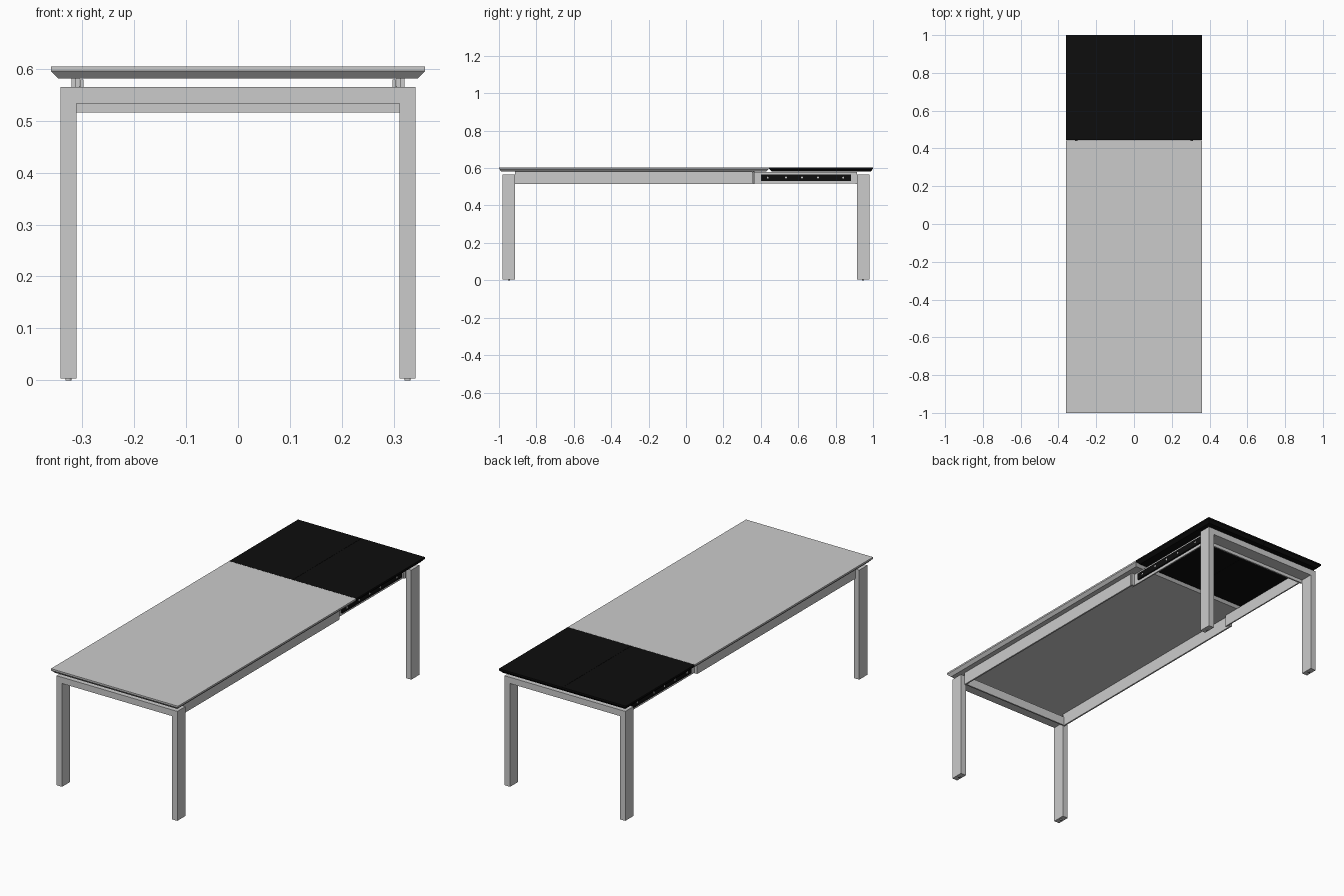
import bpy, bmesh, math
from mathutils import Matrix

if "Cube" in bpy.data.objects:
    bpy.data.objects.remove(bpy.data.objects["Cube"])

black = bpy.data.materials.new("black")
black.diffuse_color = (0.004, 0.004, 0.004, 1)
black.use_nodes = True
black.node_tree.nodes["Principled BSDF"].inputs["Base Color"].default_value = black.diffuse_color


def finish(name, bm, mat=None):
    bmesh.ops.recalc_face_normals(bm, faces=bm.faces)
    me = bpy.data.meshes.new(name)
    bm.to_mesh(me)
    bm.free()
    ob = bpy.data.objects.new(name, me)
    bpy.context.collection.objects.link(ob)
    if mat:
        me.materials.append(mat)
    return ob


def slab(name, x0, x1, y0, y1, z0, z1, mat=None, inset=(0, 0, 0, 0), edge=0.0):
    """Box; inset (-x, +x, -y, +y) chamfers the underside, edge is the straight rim height."""
    bm = bmesh.new()
    a, b, c, d = inset
    rings = [(x0 + a, x1 - b, y0 + c, y1 - d, z0)]
    if edge:
        rings.append((x0, x1, y0, y1, z1 - edge))
    rings.append((x0, x1, y0, y1, z1))
    loops = [[bm.verts.new(p) for p in ((l, f, z), (r, f, z), (r, k, z), (l, k, z))]
             for l, r, f, k, z in rings]
    bm.faces.new(loops[0])
    bm.faces.new(loops[-1])
    for lo, hi in zip(loops, loops[1:]):
        for i in range(4):
            j = (i + 1) % 4
            bm.faces.new((lo[i], lo[j], hi[j], hi[i]))
    return finish(name, bm, mat)


def disc(name, loc, radius, depth, axis, mat=None):
    bm = bmesh.new()
    rot = Matrix.Rotation(math.pi / 2, 4, 'Y') if axis == 'X' else Matrix()
    bmesh.ops.create_cone(bm, cap_ends=True, segments=16, radius1=radius, radius2=radius,
                          depth=depth, matrix=Matrix.Translation(loc) @ rot)
    return finish(name, bm, mat)


# table top and the two black extension leaves
TOP, RIM, C = 0.604, 0.0085, 0.014
slab("main_top", -0.36, 0.36, -1, 0.443, 0.581, TOP, None, (C, C, C, C), RIM)
slab("left_leaf", -0.36, -0.0005, 0.444, 1, 0.581, TOP, black, (C, 0, C, C), RIM)
slab("right_leaf", 0.0005, 0.36, 0.444, 1, 0.581, TOP, black, (0, C, C, C), RIM)

for end, s in (("front", -1), ("back", 1)):
    # mitred end frame: two legs and a rail, each a tube of 0.03 by 0.065
    o, i, top, under, foot = 0.342, 0.311, 0.565, 0.533, 0.004
    pieces = {
        "left_leg": [(-o, foot), (-i, foot), (-i, under), (-o, top)],
        "right_leg": [(o, foot), (i, foot), (i, under), (o, top)],
        "top_rail": [(-i, under), (i, under), (o, top), (-o, top)],
    }
    for name, profile in pieces.items():
        bm = bmesh.new()
        face = bm.faces.new([bm.verts.new((x, s * 0.98, z)) for x, z in profile])
        ext = bmesh.ops.extrude_face_region(bm, geom=[face])
        moved = [v for v in ext["geom"] if isinstance(v, bmesh.types.BMVert)]
        bmesh.ops.translate(bm, verts=moved, vec=(0, -s * 0.066, 0))
        # keep the extrusion's starting cap as the outer end
        if not any(len(f.verts) == 4 and all(abs(v.co.y - s * 0.98) < 1e-5 for v in f.verts)
                   for f in bm.faces):
            bmesh.ops.holes_fill(bm, edges=bm.edges)
        finish(f"{end}_{name}", bm)
    # cross apron just inside the frame
    ya, yb = sorted((s * 0.914, s * 0.906))
    slab(f"{end}_cross_apron", -0.311, 0.311, ya, yb, 0.516, 0.562)
    # levelling feet
    for side, t in (("left", -1), ("right", 1)):
        disc(f"{end}_{side}_foot", (t * 0.3265, s * 0.947, 0.0025), 0.006, 0.005, 'Z')

for side, t in (("left", -1), ("right", 1)):
    def span(a, b):
        return sorted((t * a, t * b))
    # fixed side apron under the main top, with its end plate
    slab(f"{side}_apron", *span(0.312, 0.320), -0.914, 0.356, 0.516, 0.581)
    slab(f"{side}_apron_end", *span(0.305, 0.320), 0.357, 0.366, 0.516, 0.581)
    # extension rail carrying the black slide and its screws
    slab(f"{side}_extension_rail", *span(0.297, 0.304), 0.345, 0.914, 0.518, 0.579)
    slab(f"{side}_slide", *span(0.304, 0.312), 0.40, 0.882, 0.532, 0.566, black)
    for n, y in enumerate((0.437, 0.535, 0.62, 0.706, 0.84)):
        disc(f"{side}_slide_screw_{n + 1}", (t * 0.312, y, 0.549), 0.005, 0.002, 'X')
